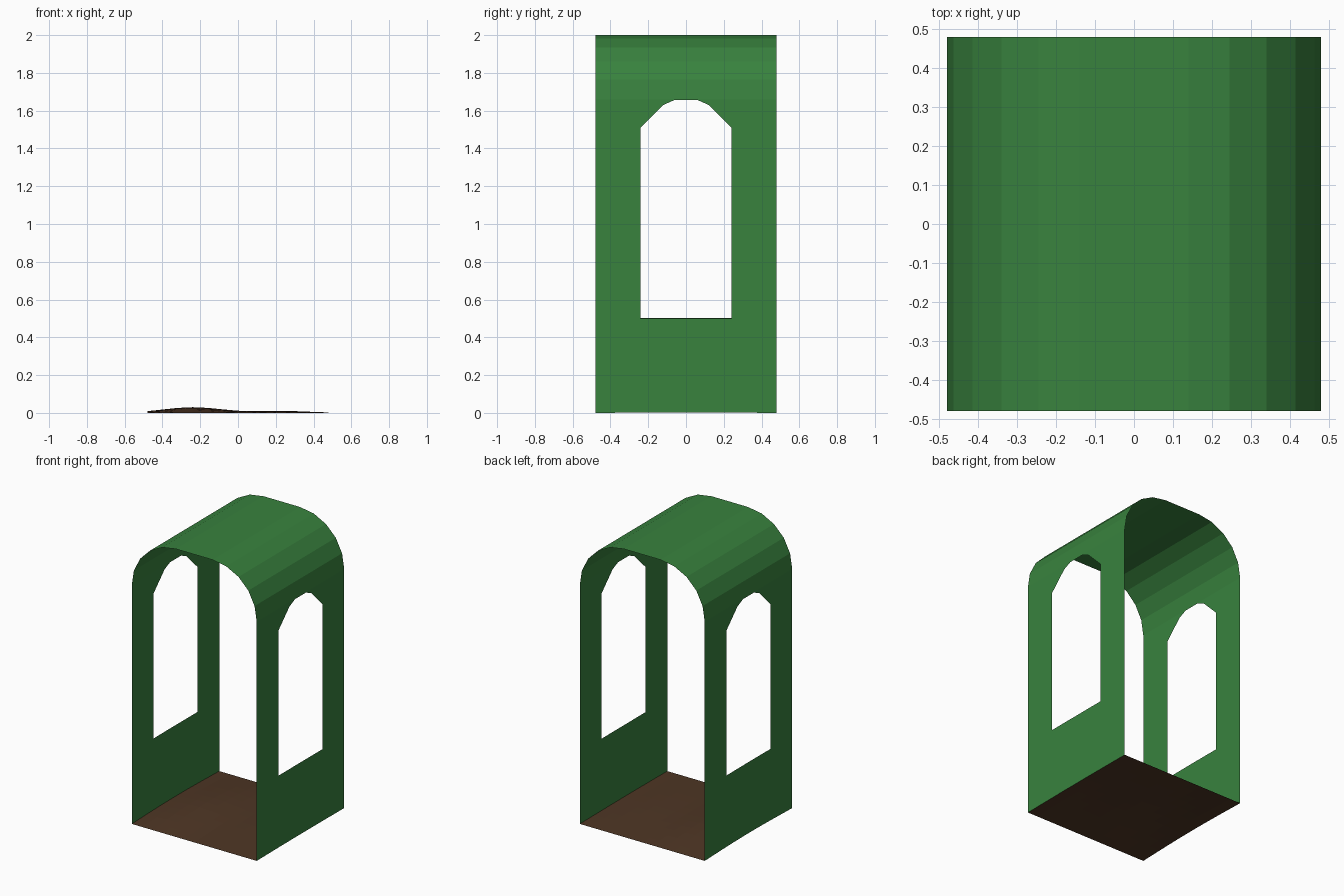
import bpy
import bmesh
from math import cos, sin, pi, exp, radians

if "Cube" in bpy.data.objects:
    bpy.data.objects.remove(bpy.data.objects["Cube"], do_unlink=True)

HALF = 0.48      # half width and half depth
SPRING = 1.66    # where the roof curve starts
RADIUS = 0.34    # roof corner radius
SILL = 0.5       # window sill height


def make_material(name, color):
    mat = bpy.data.materials.new(name)
    mat.use_nodes = True
    mat.diffuse_color = color
    mat.node_tree.nodes["Principled BSDF"].inputs["Base Color"].default_value = color
    return mat


green = make_material("painted green", (0.04, 0.223, 0.048, 1))
brown = make_material("earth brown", (0.077, 0.037, 0.018, 1))


def make_object(name, quads, mat):
    """Build a flat-shaded sheet from quads given as corner points."""
    bm = bmesh.new()
    for quad in quads:
        bm.faces.new([bm.verts.new(p) for p in quad])
    bmesh.ops.remove_doubles(bm, verts=bm.verts, dist=0.0005)
    mesh = bpy.data.meshes.new(name)
    bm.to_mesh(mesh)
    bm.free()
    mesh.materials.append(mat)
    obj = bpy.data.objects.new(name, mesh)
    bpy.context.collection.objects.link(obj)
    return obj


def ground(x, y):
    """Gentle bumps in the floor, fading out at the open ends."""
    bumps = 0.03 * exp(-((x + 0.24) / 0.22) ** 2) + 0.01 * exp(-((x - 0.24) / 0.2) ** 2)
    return bumps * cos(pi * y / (2 * HALF))


# Uneven floor
N = 12
steps = [-HALF + 2 * HALF * i / N for i in range(N + 1)]
floor = [[(x, y, ground(x, y)) for x, y in ((a, c), (b, c), (b, d), (a, d))]
         for a, b in zip(steps, steps[1:]) for c, d in zip(steps, steps[1:])]
make_object("floor", floor, brown)

# Side walls with arched window openings: (distance from centre, arch height)
arch = [(0.24, 1.51), (0.18, 1.57), (0.12, 1.63), (0.06, 1.657)]
columns = [(-y, z) for y, z in arch] + [(y, z) for y, z in reversed(arch)]


def wall_quads(x, outward):
    def panel(y0, y1, low0, low1, top0, top1):
        quad = [(x, y0, low0), (x, y1, low1), (x, y1, top1), (x, y0, top0)]
        return quad if outward > 0 else quad[::-1]

    def sill(y):
        return SILL + 0.3 * ground(x, y)

    quads = []
    for sign in (-1, 1):
        y0, y1 = sorted((sign * HALF, sign * arch[0][0]))
        heights = [SILL, arch[0][1], SPRING]
        low = (ground(x, y0), ground(x, y1))
        for h in heights:
            at_edge = [sill(y) if h == SILL else h for y in (y0, y1)]
            quads.append(panel(y0, y1, *low, *at_edge))
            low = at_edge
    for (y0, z0), (y1, z1) in zip(columns, columns[1:]):
        quads.append(panel(y0, y1, ground(x, y0), ground(x, y1), sill(y0), sill(y1)))
        quads.append(panel(y0, y1, z0, z1, SPRING, SPRING))
    return quads


for name, side in (("left_wall", 1), ("right_wall", -1)):
    make_object(name, wall_quads(side * HALF, side), green)

# Vaulted roof with rounded shoulders and a flat crown
shoulder = [(HALF - RADIUS + RADIUS * cos(radians(a)), SPRING + RADIUS * sin(radians(a)))
            for a in range(0, 91, 18)]
profile = shoulder + [(-x, z) for x, z in reversed(shoulder)]
roof = [[(x0, -HALF, z0), (x0, HALF, z0), (x1, HALF, z1), (x1, -HALF, z1)]
        for (x0, z0), (x1, z1) in zip(profile, profile[1:])]
make_object("vaulted_roof", roof, green)
